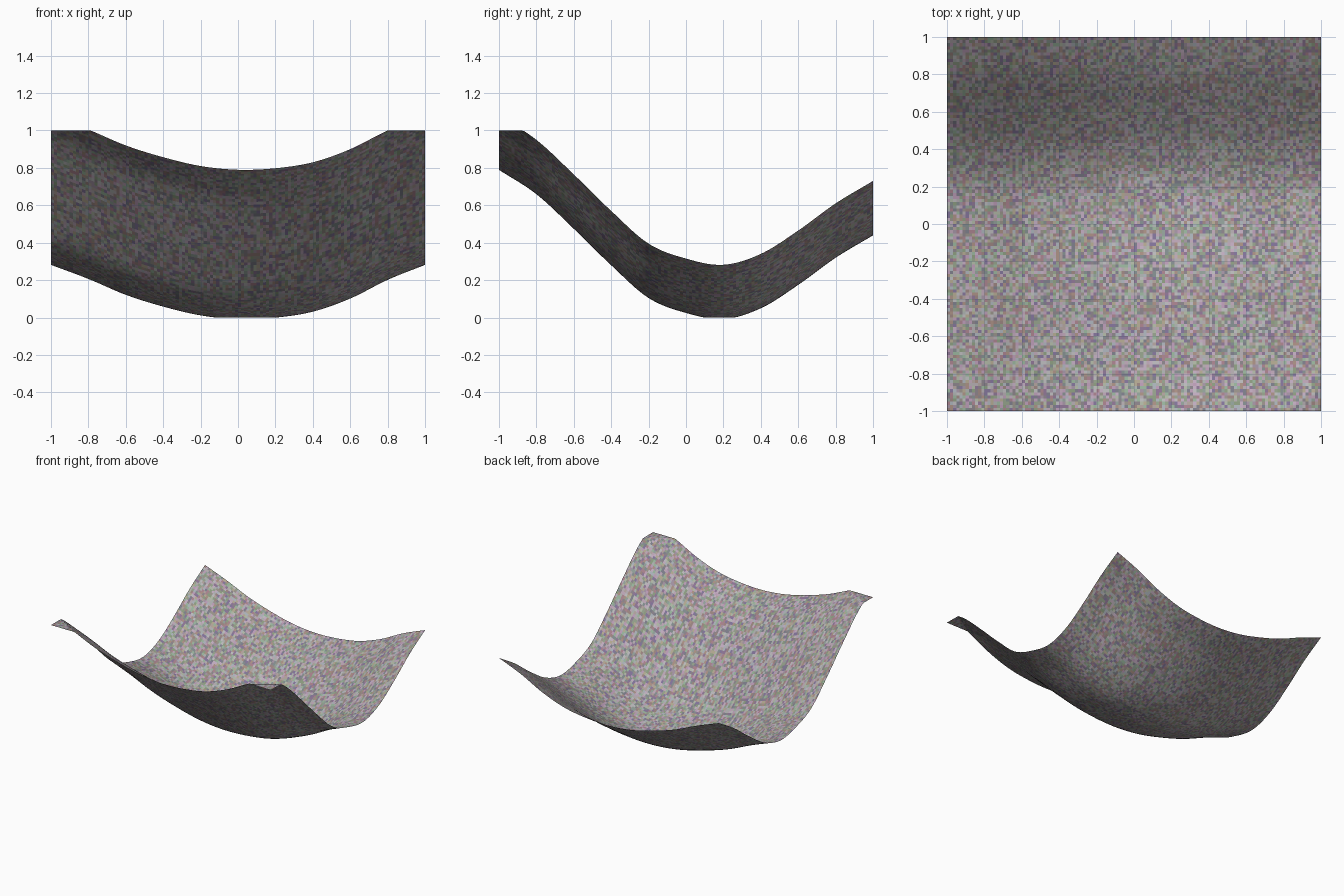
import bpy, bmesh, random

if "Cube" in bpy.data.objects:
    bpy.data.objects.remove(bpy.data.objects["Cube"])

random.seed(4)

# Height profiles sampled every 0.2 from -1 to 1; the sheet is their sum
LENGTH = [0.79, 0.66, 0.475, 0.28, 0.105, 0.025, -0.008, 0.05, 0.175, 0.32, 0.44]  # along y
WIDTH = [0.29, 0.215, 0.13, 0.067, 0.02, 0.0, 0.008, 0.04, 0.11, 0.21, 0.29]       # along x
CELLS = 120    # grid faces per side, one speckle each
SHADES = 24    # different speckle colours


def sample(profile, t):
    """Smooth (Catmull-Rom) value of a profile at t in -1..1."""
    last = len(profile) - 1
    u = (t + 1) / 2 * last
    i = max(0, min(last - 1, int(u)))
    f = u - i
    b, c = profile[i], profile[i + 1]
    a = profile[i - 1] if i > 0 else 2 * b - c
    d = profile[i + 2] if i + 2 <= last else 2 * c - b
    return b + 0.5 * f * (c - a + f * (2 * a - 5 * b + 4 * c - d + f * (3 * (b - c) + d - a)))


# Curved sheet: a flat grid raised into a bowl, levelled off at bottom and top
bm = bmesh.new()
bmesh.ops.create_grid(bm, x_segments=CELLS, y_segments=CELLS, size=1.0)
for v in bm.verts:
    height = sample(LENGTH, v.co.y) + sample(WIDTH, v.co.x)
    v.co.z = min(1.0, max(0.0, height))
for f in bm.faces:
    f.smooth = True
    f.material_index = random.randrange(SHADES)
mesh = bpy.data.meshes.new("curved_sheet")
bm.to_mesh(mesh)
bm.free()

# Speckled grey finish: slightly tinted greys scattered over the faces
for i in range(SHADES):
    mat = bpy.data.materials.new(f"speckle_{i + 1}")
    grey = 0.22 + 0.22 * i / (SHADES - 1)
    mat.diffuse_color = [grey + random.uniform(-0.09, 0.09) for _ in range(3)] + [1.0]
    mat.use_nodes = True
    mat.node_tree.nodes["Principled BSDF"].inputs["Base Color"].default_value = mat.diffuse_color
    mesh.materials.append(mat)

sheet = bpy.data.objects.new("curved_sheet", mesh)
bpy.context.collection.objects.link(sheet)
